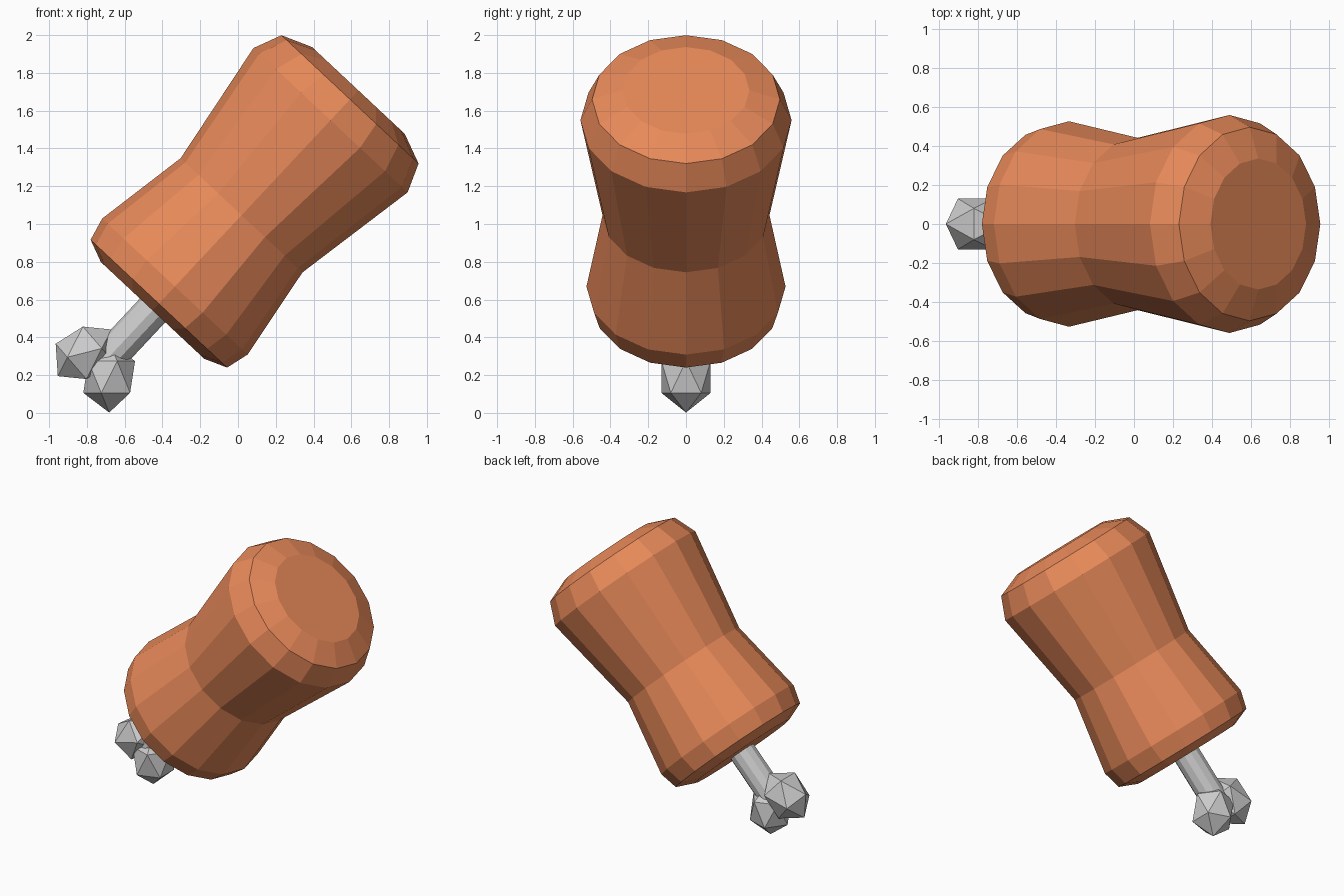
import bpy, bmesh, math
from mathutils import Matrix, Vector

if "Cube" in bpy.data.objects:
    bpy.data.objects.remove(bpy.data.objects["Cube"])

# Tilted centre line shared by the meat and the bone shaft (lies in the xz plane)
TILT = math.radians(43.1)
ROT = Matrix.Rotation(TILT, 4, 'Y')
FRAME = ROT @ Matrix.Translation((-0.701, 0, 0))

brown = bpy.data.materials.new("roast_orange")
brown.diffuse_color = (0.8, 0.25, 0.1, 1)
brown.use_nodes = True
brown.node_tree.nodes["Principled BSDF"].inputs["Base Color"].default_value = brown.diffuse_color


def add_object(name, bm, matrix, material=None):
    bmesh.ops.recalc_face_normals(bm, faces=bm.faces)
    mesh = bpy.data.meshes.new(name)
    bm.to_mesh(mesh)
    bm.free()
    mesh.transform(matrix)
    obj = bpy.data.objects.new(name, mesh)
    bpy.context.collection.objects.link(obj)
    if material:
        mesh.materials.append(material)
    return obj


def lathe(name, profile, sides, material=None):
    """Closed flat-faced solid from (radius, height) rings."""
    bm = bmesh.new()
    rings = []
    for r, h in profile:
        angles = [2 * math.pi * i / sides for i in range(sides)]
        rings.append([bm.verts.new((r * math.cos(a), r * math.sin(a), h)) for a in angles])
    for low, high in zip(rings, rings[1:]):
        for i in range(sides):
            j = (i + 1) % sides
            bm.faces.new((low[i], low[j], high[j], high[i]))
    bm.faces.new(rings[0][::-1])
    bm.faces.new(rings[-1])
    return add_object(name, bm, FRAME, material)


def knob(name, centre, angle):
    """Slightly stretched icosahedron at the bone end."""
    bm = bmesh.new()
    bmesh.ops.create_icosphere(bm, subdivisions=1, radius=0.153)
    matrix = (Matrix.Translation(Vector(centre))
              @ Matrix.Rotation(math.radians(angle), 4, 'Y')
              @ Matrix.Diagonal((1, 1, 1.23, 1)))
    return add_object(name, bm, matrix)


# Waisted meat with bevelled ends
lathe("meat", [(0.375, 0.087), (0.495, 0.136), (0.527, 0.26), (0.442, 0.777),
               (0.559, 1.466), (0.497, 1.617), (0.336, 1.682)], 16, brown)

# Bone shaft and its two end knobs
lathe("bone_shaft", [(0.092, -0.33), (0.092, 0.3)], 12)
knob("bone_knob_lower", (-0.682, 0, 0.19), 0)
knob("bone_knob_upper", (-0.812, 0, 0.318), 49)
